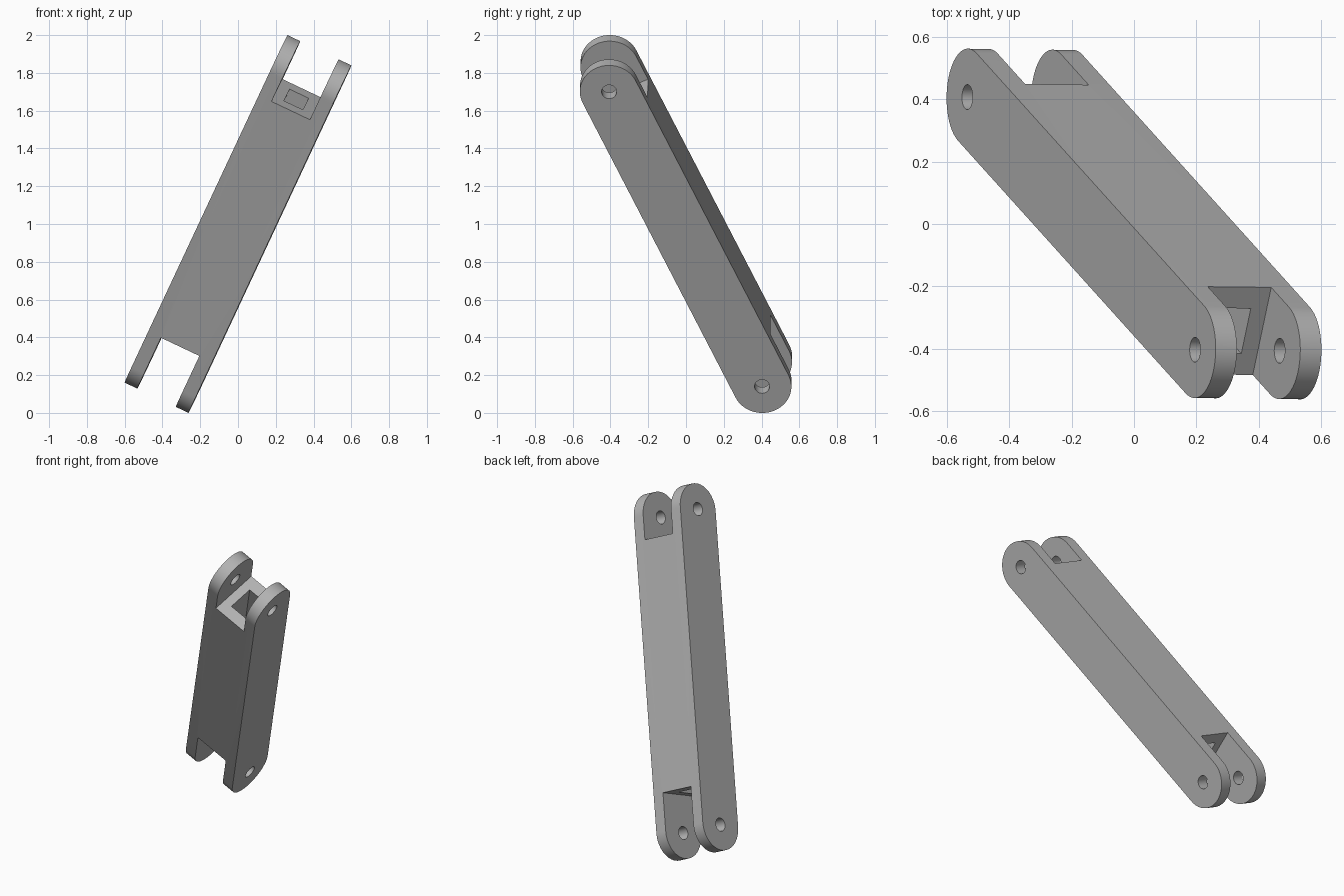
import bpy, bmesh
from math import pi, cos, sin, radians
from mathutils import Vector, Matrix

cube = bpy.data.objects.get("Cube")
if cube:
    bpy.data.objects.remove(cube, do_unlink=True)

# Local layout: x = across the cheeks, y = thickness, z = along the link
WIDTH, CHEEK, RADIUS = 0.375, 0.075, 0.155
PIN = 0.9515            # distance from centre to each pin hole
TOP_NOTCH, LOW_NOTCH = 0.147, 0.23
SEGMENTS = 32

grey = bpy.data.materials.new("plain_grey")
grey.use_nodes = True
colour = (0.45, 0.45, 0.45, 1)
grey.diffuse_color = colour
for node in grey.node_tree.nodes:
    if node.type == 'BSDF_PRINCIPLED':
        node.inputs["Base Color"].default_value = colour


def make_object(name, bm):
    bmesh.ops.recalc_face_normals(bm, faces=bm.faces)
    mesh = bpy.data.meshes.new(name)
    bm.to_mesh(mesh)
    bm.free()
    mesh.materials.append(grey)
    obj = bpy.data.objects.new(name, mesh)
    bpy.context.collection.objects.link(obj)
    return obj


def prism(name, profile, width):
    """Extrude a closed (y, z) profile along x, centred on x = 0."""
    bm = bmesh.new()
    face = bm.faces.new([bm.verts.new((-width / 2, y, z)) for y, z in profile])
    new = bmesh.ops.extrude_face_region(bm, geom=[face])["geom"]
    bmesh.ops.translate(bm, vec=(width, 0, 0),
                        verts=[v for v in new if isinstance(v, bmesh.types.BMVert)])
    return make_object(name, bm)


def box(name, size, z):
    bm = bmesh.new()
    bmesh.ops.create_cube(bm, size=1, matrix=Matrix.Translation((0, 0, z)) @ Matrix.Diagonal((*size, 1)))
    return make_object(name, bm)


def cut(target, cutter):
    cutter.hide_render = True
    mod = target.modifiers.new("cut", 'BOOLEAN')
    mod.operation, mod.solver, mod.object = 'DIFFERENCE', 'EXACT', cutter
    bpy.context.view_layer.objects.active = target
    bpy.ops.object.modifier_apply(modifier=mod.name)
    bpy.data.objects.remove(cutter, do_unlink=True)


def arc(z, r, start, sweep, count):
    return [(r * cos(start + sweep * i / count), z + r * sin(start + sweep * i / count))
            for i in range(count + 1)]


# Bar with rounded ends
outline = arc(PIN, RADIUS, 0, pi, SEGMENTS) + arc(-PIN, RADIUS, pi, pi, SEGMENTS)
link = prism("link_bar", outline, WIDTH)

# Fork notches leaving two cheeks at each end
gap = WIDTH - 2 * CHEEK
for side, depth in ((1, TOP_NOTCH), (-1, LOW_NOTCH)):
    reach = depth + 2 * RADIUS
    cut(link, box("notch_cutter", (gap, 1, reach), side * (PIN - depth + reach / 2)))

# Pin holes through the cheeks
for side in (1, -1):
    cut(link, prism("pin_cutter", arc(side * PIN, 0.04, 0, 2 * pi, SEGMENTS)[:-1], 1))

# Rectangular channel along the middle
cut(link, box("channel_cutter", (0.112, 0.16, 3), 0))

# Smooth rounded surfaces, crisp edges
bpy.ops.object.select_all(action='DESELECT')
link.select_set(True)
bpy.context.view_layer.objects.active = link
bpy.ops.object.shade_smooth_by_angle(angle=radians(30))

# Lean the link into place
along = Vector((0.73, -0.81, 1.56)).normalized()
across = Vector((0.903, -0.01, -0.43))
across = (across - along * across.dot(along)).normalized()
back = along.cross(across)
pose = Matrix((across, back, along)).transposed().to_4x4()
link.matrix_world = Matrix.Translation((0, 0, 1)) @ pose
